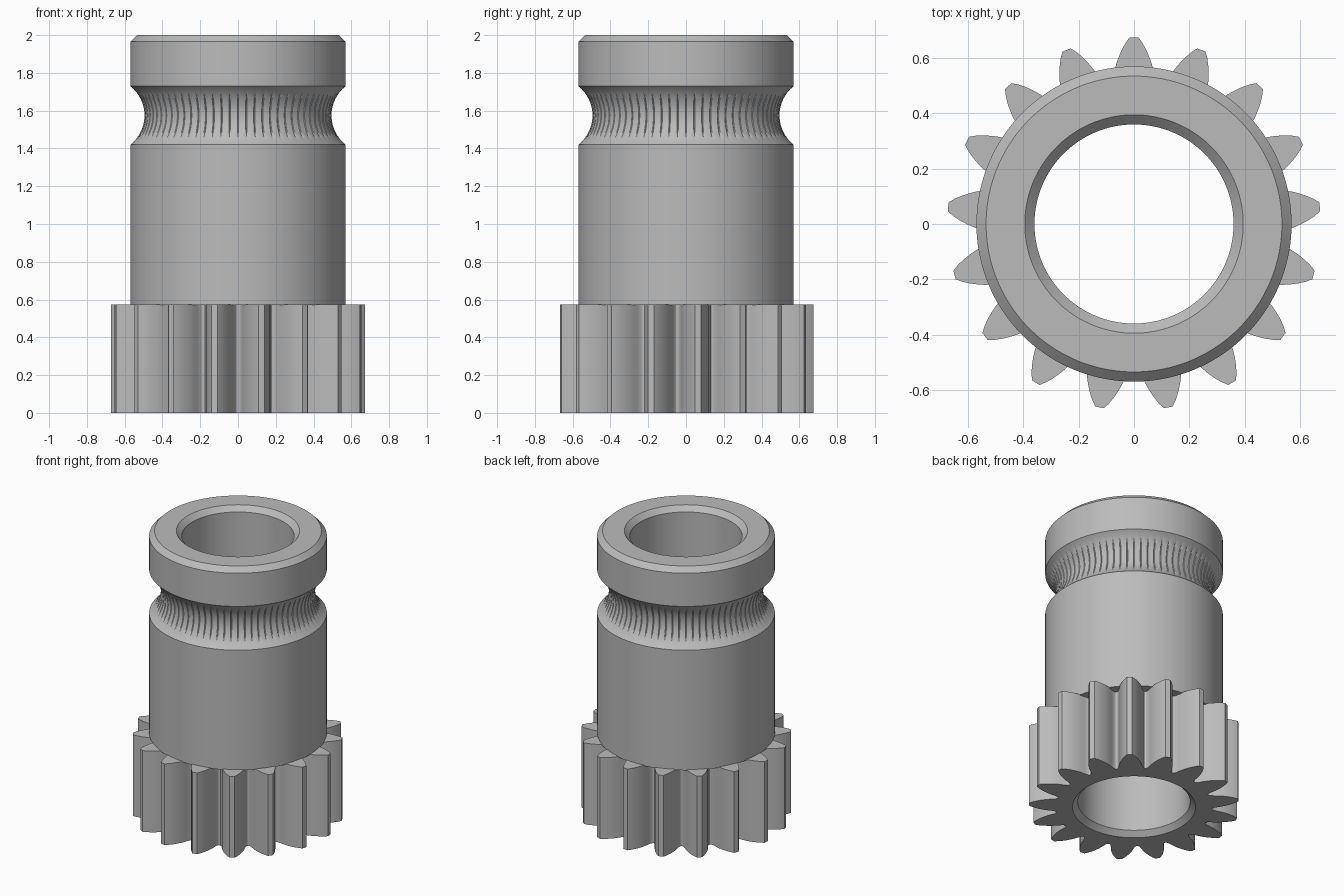
import bpy
import bmesh
from math import radians, pi, sin, cos, asin, sqrt

if "Cube" in bpy.data.objects:
    bpy.data.objects.remove(bpy.data.objects["Cube"])

TEETH = 17
BORE, BORE_RIM, CHAMFER = 0.36, 0.395, 0.035
BODY_R, BODY_BASE, HEIGHT = 0.57, 0.57, 2.0
GEAR_TOP = 0.575
GROOVE_LOW, GROOVE_HIGH, GROOVE_DEPTH = 1.42, 1.73, 0.075
FLUTES, FLUTE_DEPTH = 72, 0.004

steel = bpy.data.materials.new("plain_grey_steel")
steel.use_nodes = True
grey = (0.5, 0.5, 0.5, 1)
steel.diffuse_color = grey
steel.node_tree.nodes["Principled BSDF"].inputs["Base Color"].default_value = grey


def ring_mesh(name, rings):
    """Skin equal-length closed rings of points into a closed tube."""
    bm = bmesh.new()
    loops = [[bm.verts.new(p) for p in ring] for ring in rings]
    for a, b in zip(loops, loops[1:] + loops[:1]):
        for i in range(len(a)):
            j = (i + 1) % len(a)
            bm.faces.new((a[i], a[j], b[j], b[i]))
    bmesh.ops.recalc_face_normals(bm, faces=bm.faces[:])
    mesh = bpy.data.meshes.new(name)
    bm.to_mesh(mesh)
    bm.free()
    obj = bpy.data.objects.new(name, mesh)
    bpy.context.collection.objects.link(obj)
    mesh.materials.append(steel)
    bpy.ops.object.select_all(action='DESELECT')
    obj.select_set(True)
    bpy.context.view_layer.objects.active = obj
    bpy.ops.object.shade_smooth_by_angle(angle=radians(28))
    return obj


def polar(r, angle, z):
    return (r * cos(angle), r * sin(angle), z)


# Hollow body profile: radius, height, flute strength
profile = [(BORE_RIM, 0, 0), (BORE, CHAMFER, 0),
           (BORE, HEIGHT - CHAMFER, 0), (BORE_RIM, HEIGHT, 0),
           (BODY_R - CHAMFER, HEIGHT, 0), (BODY_R, HEIGHT - CHAMFER, 0)]

# Round waist groove as a circular arc
half = (GROOVE_HIGH - GROOVE_LOW) / 2
middle = (GROOVE_HIGH + GROOVE_LOW) / 2
arc_r = (half ** 2 + GROOVE_DEPTH ** 2) / (2 * GROOVE_DEPTH)
sweep = asin(half / arc_r)
STEPS = 16
for k in range(STEPS + 1):
    t = 1 - 2 * k / STEPS
    r = BODY_R - GROOVE_DEPTH + arc_r * (1 - cos(t * sweep))
    strength = 1 if abs(t) < 0.7 else 0
    profile.append((r, middle + arc_r * sin(t * sweep), strength))
profile += [(BODY_R, BODY_BASE, 0), (BORE_RIM, BODY_BASE, 0)]

# Fine flutes are narrow notches at regular angles around the groove
pitch = 2 * pi / FLUTES
columns = []
for k in range(FLUTES):
    for offset, notch in ((-0.08, 0), (0, 1), (0.08, 0), (0.5, 0)):
        columns.append(((k + offset) * pitch, notch))
ring_mesh("hollow_body", [
    [polar(r - FLUTE_DEPTH * s * notch, a, z) for a, notch in columns]
    for r, z, s in profile])

# Gear tooth flank from root to tip: radius, half width
flank = [(0.502, 0.086), (0.512, 0.079), (0.53, 0.075), (0.555, 0.071),
         (0.58, 0.065), (0.605, 0.056), (0.63, 0.045), (0.655, 0.031),
         (0.675, 0.016)]
tooth = [(r, -w / r) for r, w in flank] + [(r, w / r) for r, w in reversed(flank)]
tooth.append((0.5, pi / TEETH))
outline = [(r, pi / 2 + k * 2 * pi / TEETH + a)
           for k in range(TEETH) for r, a in tooth]

# Toothed ring around the foot of the body
ring_mesh("gear_teeth", [
    [polar(BORE_RIM, a, 0) for r, a in outline],
    [polar(r, a, 0) for r, a in outline],
    [polar(r, a, GEAR_TOP) for r, a in outline],
    [polar(BORE_RIM, a, GEAR_TOP) for r, a in outline]])
